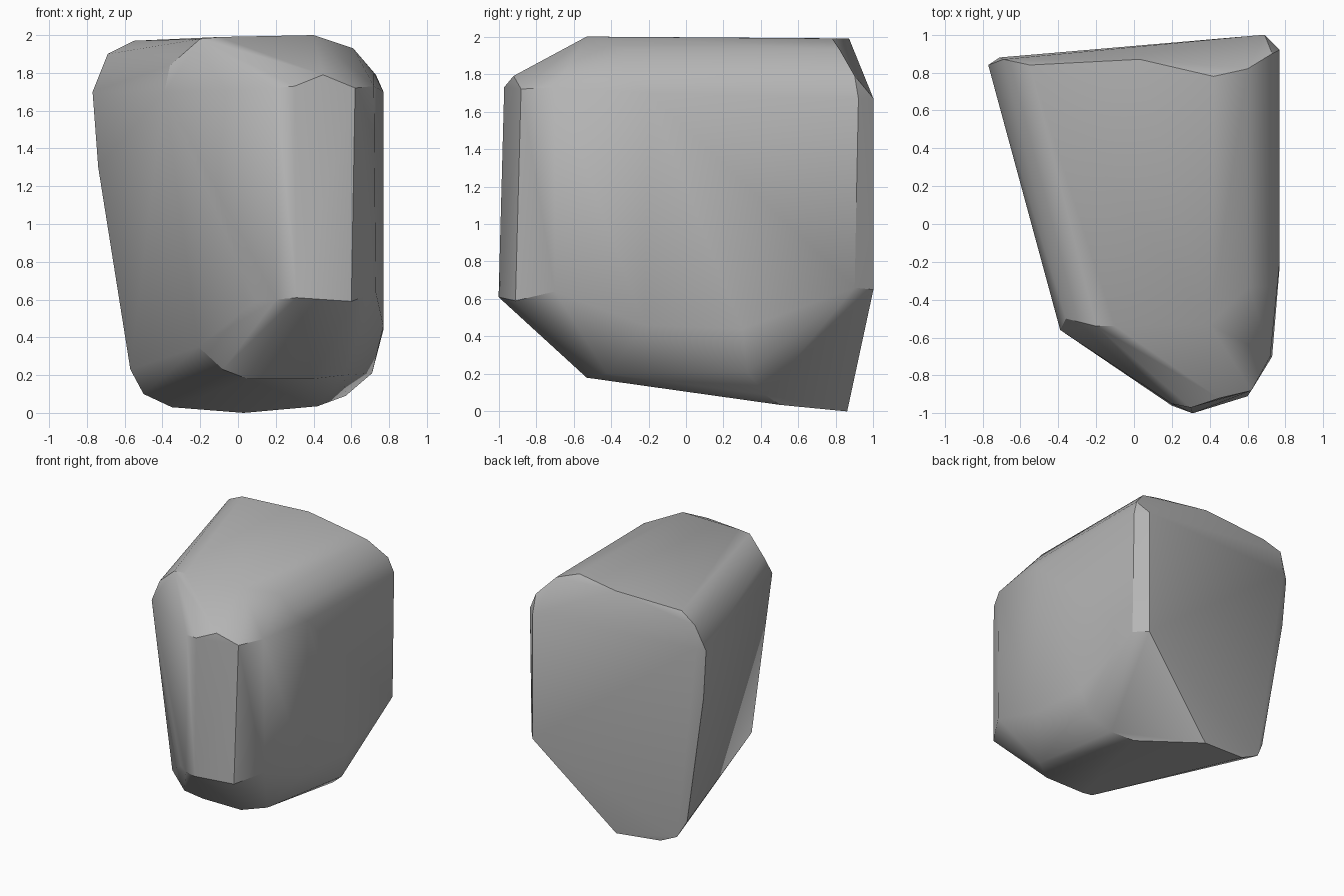
import bpy
import bmesh
import math

default_cube = bpy.data.objects.get("Cube")
if default_cube:
    bpy.data.objects.remove(default_cube, do_unlink=True)


def make_material(name, colour):
    """Plain flat-coloured material."""
    material = bpy.data.materials.new(name)
    material.use_nodes = True
    material.diffuse_color = colour
    shader = material.node_tree.nodes["Principled BSDF"]
    shader.inputs["Base Color"].default_value = colour
    shader.inputs["Roughness"].default_value = 0.9
    return material


def make_hull(name, corner_groups, material, smooth_degrees):
    """Wrap a convex stone skin around the corner points of each region."""
    bm = bmesh.new()
    for group in corner_groups:
        for corner in group:
            bm.verts.new(corner)
    result = bmesh.ops.convex_hull(bm, input=bm.verts[:])
    unused = {item for item in result["geom_interior"] + result["geom_unused"]
              if isinstance(item, bmesh.types.BMVert)}
    bmesh.ops.delete(bm, geom=list(unused), context="VERTS")

    # Merge nearly coplanar triangles into broad facets
    bmesh.ops.dissolve_limit(bm, angle_limit=math.radians(1.5),
                             verts=bm.verts[:], edges=bm.edges[:])
    bmesh.ops.recalc_face_normals(bm, faces=bm.faces[:])
    mesh = bpy.data.meshes.new(name)
    bm.to_mesh(mesh)
    bm.free()
    mesh.materials.append(material)

    rock = bpy.data.objects.new(name, mesh)
    bpy.context.collection.objects.link(rock)
    bpy.ops.object.select_all(action="DESELECT")
    rock.select_set(True)
    bpy.context.view_layer.objects.active = rock
    bpy.ops.object.shade_smooth_by_angle(angle=math.radians(smooth_degrees))
    return rock


# Flat crown and its worn rim
crown = [
    (-.2, -.54, 1.98), (-.1, -.54, 1.99), (.4, -.53, 2), (.42, .78, 1.99),
    (.03, .87, 1.99), (-.55, .84, 1.97), (-.69, .87, 1.9), (-.36, -.5, 1.84),
    (.61, -.33, 1.93), (.6, .82, 1.93), (.72, -.33, 1.8), (.73, .9, 1.79),
]

# Narrow front end, rounded between two flanks
front_end = [
    (-.39, -.56, 1.7), (.2, -.95, 1.72), (.3, -.97, 1.73), (.45, -.92, 1.79),
    (.62, -.88, 1.72), (.09, -.87, .59), (.2, -.96, .6), (.31, -1, .61),
    (.6, -.91, .59), (-.21, -.55, .35),
]

# Broad left flank
left_flank = [
    (.72, -.7, 1.73), (.77, -.2, 1.7), (.77, .92, 1.67), (.73, -.7, .64),
    (.77, -.22, .46), (.77, .3, .44), (.77, .9, .66),
]

# Back wall, leaning in towards the base
back_wall = [
    (.69, 1, 1.67), (.69, 1, .65), (-.71, .88, 1.72), (-.77, .84, 1.7),
    (-.74, .83, 1.3), (-.57, .8, .23), (-.5, .83, .1),
]

# Sloping underside
underside = [
    (-.35, .83, .03), (.03, .86, 0), (.42, .5, .035), (.57, .42, .09),
    (.71, .33, .21), (.56, -.42, .2), (.4, -.53, .18), (.05, -.53, .18),
    (-.08, -.58, .23),
]

stone_grey = make_material("stone grey", (.46, .46, .46, 1))
make_hull("rock", [crown, front_end, left_flank, back_wall, underside],
          stone_grey, 32)
